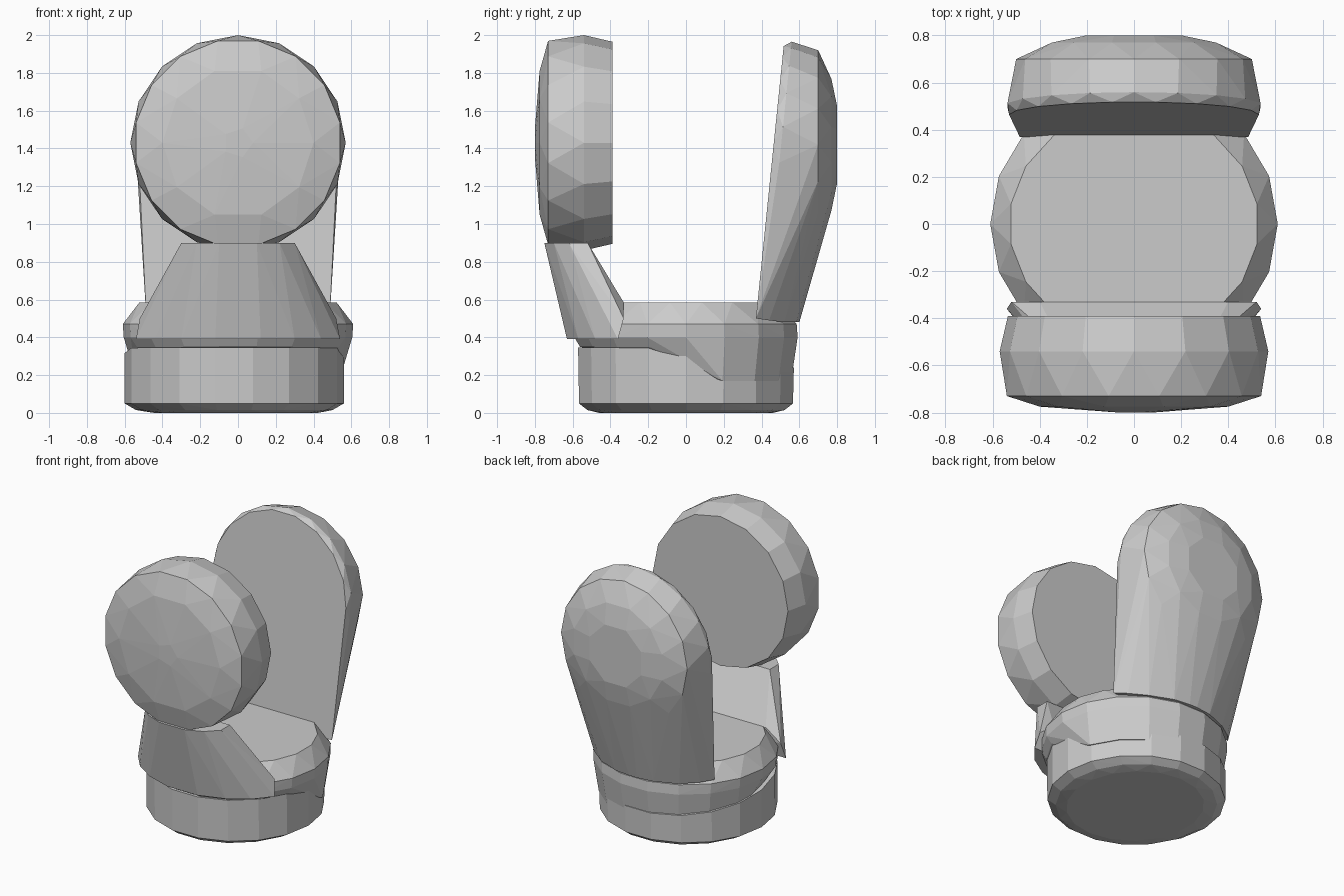
import bpy, bmesh
from math import sin, cos, pi, radians

if "Cube" in bpy.data.objects:
    bpy.data.objects.remove(bpy.data.objects["Cube"])


def ring(rx, ry, n=18, turn=0.0, cx=0.0, cy=0.0):
    """Points of a flat ellipse."""
    return [(cx + rx * cos(2 * pi * (i + turn) / n),
             cy + ry * sin(2 * pi * (i + turn) / n)) for i in range(n)]


def flat(z, rx, ry, **kw):
    return [(x, y, z) for x, y in ring(rx, ry, **kw)]


def upright(y, r, cz, **kw):
    return [(x, y, z) for x, z in ring(r, r, cy=cz, **kw)]


def mirrored(pts):
    return pts + [(-x, y, z) for x, y, z in pts]


def hull(name, pts):
    """Faceted convex solid around the points."""
    bm = bmesh.new()
    for p in pts:
        bm.verts.new(p)
    res = bmesh.ops.convex_hull(bm, input=bm.verts[:])
    dead = {v for v in res["geom_interior"] + res["geom_unused"]
            if isinstance(v, bmesh.types.BMVert)}
    bmesh.ops.delete(bm, geom=list(dead), context='VERTS')
    bmesh.ops.dissolve_limit(bm, angle_limit=radians(1),
                             verts=bm.verts[:], edges=bm.edges[:])
    bmesh.ops.recalc_face_normals(bm, faces=bm.faces[:])
    me = bpy.data.meshes.new(name)
    bm.to_mesh(me)
    bm.free()
    ob = bpy.data.objects.new(name, me)
    bpy.context.collection.objects.link(ob)
    return ob


# Round base, its top dropping toward the back
base_top = [(x, y, 0.345 if y < -0.2 else 0.345 - 0.105 * min(1, (y + 0.2) / 0.75))
            for x, y in ring(0.58, 0.58, cx=-0.02)]
hull("base", flat(0, 0.44, 0.46, cx=-0.01, turn=0.5)
     + flat(0.015, 0.52, 0.53, cx=-0.02)
     + flat(0.05, 0.58, 0.575, cx=-0.02) + base_top)

# Seat collar, deeper at the back than at the front
rear_bottom = [(x, y, 0.17) for x, y in ring(0.57, 0.565) if y > 0.05]
front_bottom = [(x, y, 0.35) for x, y in ring(0.57, 0.57) if y < -0.05]
hull("seat", flat(0.585, 0.53, 0.49, turn=0.5) + flat(0.47, 0.61, 0.595)
     + flat(0.40, 0.605, 0.60) + rear_bottom + front_bottom)

# Tapered neck holding the front disc
hull("front_neck", mirrored([
    (0.52, -0.33, 0.50), (0.40, -0.33, 0.585), (0.54, -0.36, 0.39),
    (0.44, -0.48, 0.39), (0.30, -0.57, 0.39), (0.12, -0.63, 0.39),
    (0.30, -0.52, 0.90), (0.30, -0.62, 0.90), (0.22, -0.70, 0.90),
    (0.10, -0.75, 0.90)]))

# Front disc with a bevelled rim and slightly domed face
HZ = 1.43
hull("front_disc", upright(-0.39, 0.535, HZ, n=16)
     + upright(-0.54, 0.57, HZ, n=16, turn=0.0)
     + upright(-0.73, 0.55, HZ, n=16, turn=0.5)
     + upright(-0.775, 0.40, HZ, n=10)
     + upright(-0.80, 0.08, HZ, n=5))

# Leaning back rest: flat inner face, rounded outer shell
BZ = 1.42


def lean(z):
    return 0.37 + (z - 0.5) * 0.102


inner = [(x, lean(z), z) for x, z in ring(0.53, 0.53, cy=BZ) if z > 1.1]
rim = [(x, y + 0.04, z) for x, y, z in
       [(x, lean(z), z) for x, z in ring(0.545, 0.545, cy=BZ, turn=0.5) if z > 1.15]]
foot = mirrored([(0.485, 0.37, 0.50), (0.42, 0.44, 0.49), (0.31, 0.52, 0.48),
                 (0.15, 0.585, 0.48), (0.03, 0.60, 0.48)])
hull("back_rest", inner + rim + foot
     + upright(0.70, 0.50, BZ, n=16)
     + upright(0.77, 0.36, BZ, n=12, turn=0.5)
     + upright(0.80, 0.22, BZ, n=8, turn=0.5))
